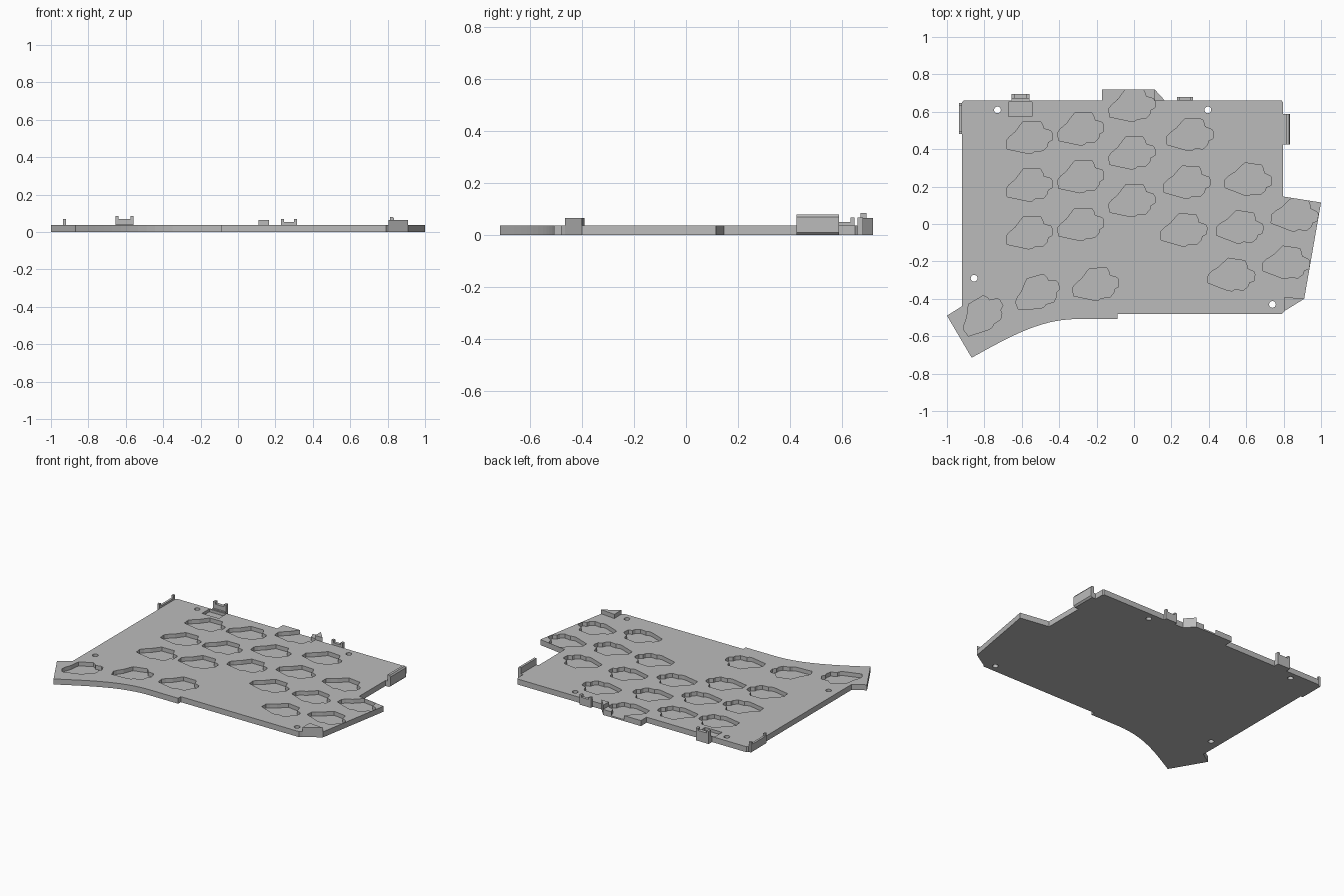
import bpy, bmesh
from math import radians, cos, pi
from mathutils import Matrix, Vector

cube = bpy.data.objects.get("Cube")
if cube:
    bpy.data.objects.remove(cube)

grey = bpy.data.materials.new("plain grey")
grey.use_nodes = True
COLOUR = (0.5, 0.5, 0.5, 1)
grey.diffuse_color = COLOUR
grey.node_tree.nodes["Principled BSDF"].inputs["Base Color"].default_value = COLOUR

THICK = 0.037   # plate thickness
FLOOR = 0.01    # pocket floor height


def add_prism(bm, outline, z0, z1):
    """Extrude a closed xy outline from z0 up to z1."""
    face = bm.faces.new([bm.verts.new((p[0], p[1], z0)) for p in outline])
    new = bmesh.ops.extrude_face_region(bm, geom=[face])["geom"]
    verts = [g for g in new if isinstance(g, bmesh.types.BMVert)]
    bmesh.ops.translate(bm, verts=verts, vec=(0, 0, z1 - z0))


def add_box(bm, x0, x1, y0, y1, z0, z1):
    add_prism(bm, [(x0, y0), (x1, y0), (x1, y1), (x0, y1)], z0, z1)


def finish(bm, name):
    bmesh.ops.recalc_face_normals(bm, faces=bm.faces)
    mesh = bpy.data.meshes.new(name)
    bm.to_mesh(mesh)
    bm.free()
    mesh.materials.append(grey)
    obj = bpy.data.objects.new(name, mesh)
    bpy.context.collection.objects.link(obj)
    return obj


# Plate outline, with a concave curve along the thumb edge
def thumb_curve(steps=12):
    a, b, c, d = (Vector(p) for p in ((-0.30, -0.508), (-0.5, -0.508), (-0.66, -0.6), (-0.868, -0.715)))
    for i in range(steps + 1):
        t = i / steps
        s = 1 - t
        yield a * s**3 + b * 3 * s * s * t + c * 3 * s * t * t + d * t**3


outline = [(-0.91, 0.66), (-0.17, 0.66), (-0.17, 0.72), (0.11, 0.72), (0.165, 0.66),
           (0.79, 0.66), (0.797, 0.65), (0.797, 0.147), (1.0, 0.115), (0.91, -0.4),
           (0.805, -0.465), (0.79, -0.48), (-0.088, -0.48), (-0.088, -0.508)]
outline += list(thumb_curve())
outline += [(-1.0, -0.49), (-0.92, -0.44), (-0.92, 0.65)]
bm = bmesh.new()
add_prism(bm, outline, 0, THICK)
plate = finish(bm, "base_plate")

# Socket pockets: one irregular outline, placed in fanned columns (x, y, turn)
socket = [(-.118, -.064), (-.123, -.021), (-.107, 0), (-.075, .027), (-.043, .07), (-.032, .083),
          (.06, .084), (.073, .06), (.076, .045), (.115, .033), (.123, .02), (.123, -.015),
          (.1, -.028), (.096, -.05), (.075, -.073), (.03, -.075), (.016, -.086), (-.005, -.088)]
pockets = []
for x, y, slant, turn, count in ((-0.56, 0.465, 0, 0, 3), (-0.285, 0.51, 0, 0, 3),
                                 (-0.012, 0.637, 0, 0, 3), (0.3, 0.48, -0.017, -4, 3),
                                 (0.612, 0.24, -0.045, -9, 3), (0.86, 0.05, -0.045, -9, 2)):
    pockets += [(x + slant * i, y - 0.255 * i, turn) for i in range(count)]
pockets += [(-0.205, -0.32, 0), (-0.52, -0.365, 15), (-0.815, -0.485, 30)]

bm = bmesh.new()
for x, y, turn in pockets:
    place = Matrix.Translation((x, y, 0)) @ Matrix.Rotation(radians(turn), 4, "Z")
    add_prism(bm, [place @ Vector((u, v, 0)) for u, v in socket], FLOOR, 0.1)
# Recess behind the rear latch
add_box(bm, -0.67, -0.545, 0.575, 0.653, 0.018, 0.1)
# Screw holes
for x, y in ((-0.73, 0.61), (0.395, 0.61), (-0.855, -0.29), (0.74, -0.43)):
    ring = [(x + 0.018 * cos(i * pi / 12), y + 0.018 * cos(i * pi / 12 - pi / 2)) for i in range(24)]
    add_prism(bm, ring, -0.1, 0.1)
cutter = finish(bm, "pocket_cutter")
cutter.hide_render = True

cut = plate.modifiers.new("pockets", "BOOLEAN")
cut.operation = "DIFFERENCE"
cut.solver = "EXACT"
cut.object = cutter
bpy.context.view_layer.objects.active = plate
bpy.ops.object.modifier_apply(modifier=cut.name)
bpy.data.objects.remove(cutter)

# Raised corner wedges
for name, tri in (("front_corner_wedge", [(0.805, -0.465), (0.91, -0.4), (0.805, -0.39)]),
                  ("rear_corner_wedge", [(0.11, 0.72), (0.11, 0.66), (0.165, 0.66)])):
    bm = bmesh.new()
    add_prism(bm, tri, THICK, 0.065)
    finish(bm, name)


# Latches: a low bar with a taller post at each end
def latch(name, x0, x1, y0, y1, bar, top, post=0.016):
    bm = bmesh.new()
    add_box(bm, x0, x1, y0, y1, 0, bar)
    if x1 - x0 > y1 - y0:
        add_box(bm, x0, x0 + post, y0, y1, bar, top)
        add_box(bm, x1 - post, x1, y0, y1, bar, top)
    else:
        add_box(bm, x0, x1, y0, y0 + post, bar, top)
        add_box(bm, x0, x1, y1 - post, y1, bar, top)
    return finish(bm, name)


latch("rear_right_latch", -0.655, -0.56, 0.672, 0.695, 0.07, 0.085)
latch("rear_left_latch", 0.23, 0.315, 0.66, 0.68, 0.052, 0.068)
latch("right_side_latch", -0.935, -0.92, 0.48, 0.648, 0.05, 0.068)
bm = bmesh.new()
add_box(bm, -0.655, -0.56, 0.66, 0.672, 0, 0.04)
finish(bm, "rear_latch_bridge")

# Left side hook, a chamfered profile run along y
profile = [(0.797, 0), (0.825, 0), (0.835, 0.01), (0.835, 0.07), (0.828, 0.08),
           (0.812, 0.08), (0.812, THICK), (0.797, THICK)]
bm = bmesh.new()
add_prism(bm, profile, 0.425, 0.588)
for v in bm.verts:
    v.co = (v.co.x, v.co.z, v.co.y)
finish(bm, "left_side_hook")
